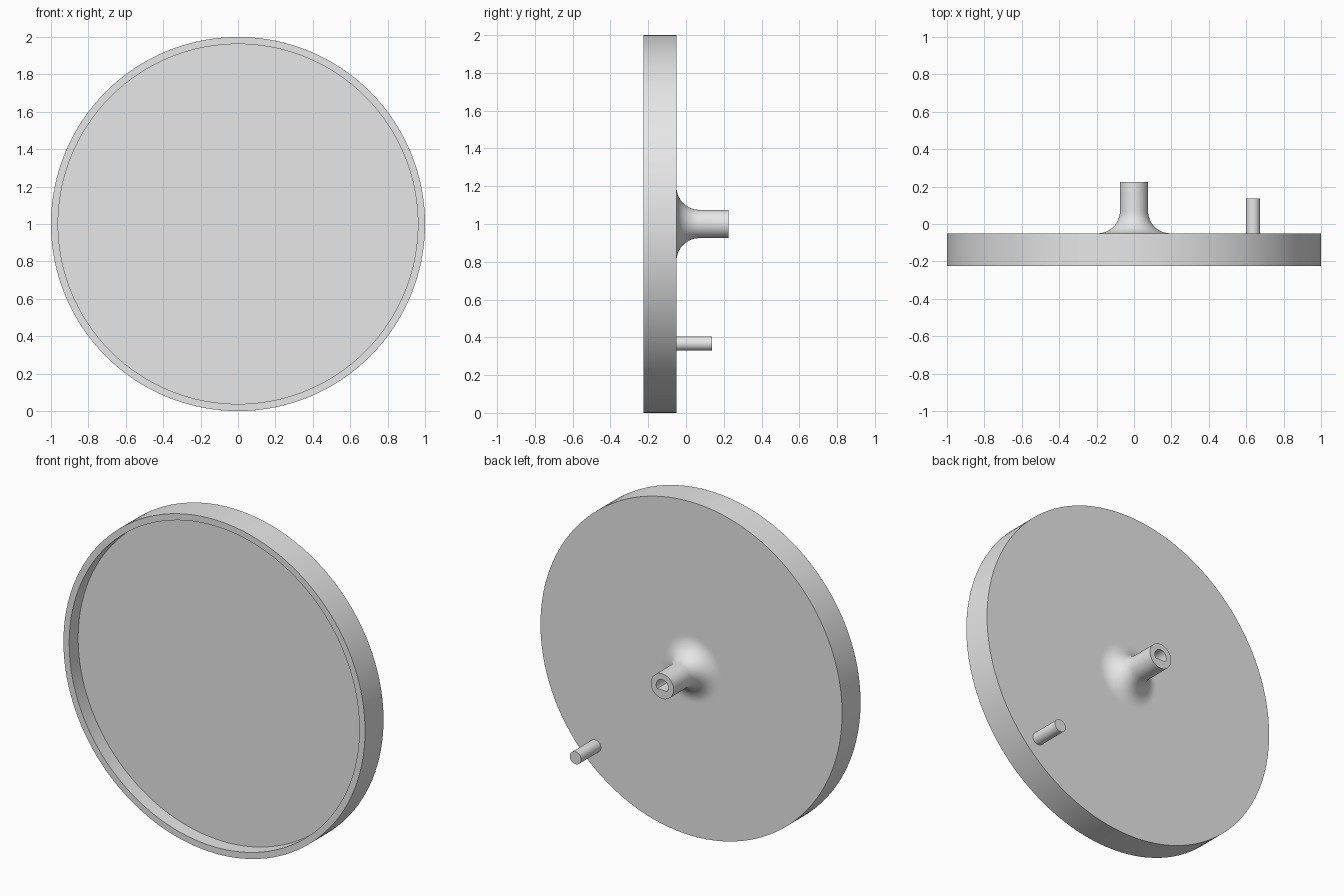
import bpy, bmesh, math

if "Cube" in bpy.data.objects:
    bpy.data.objects.remove(bpy.data.objects["Cube"])

SEGMENTS = 128
FRONT, FLOOR, BACK, SHAFT_END = -0.225, -0.14, -0.05, 0.225

grey = bpy.data.materials.new("plain_grey")
grey.diffuse_color = (0.8, 0.8, 0.8, 1)
grey.use_nodes = True
grey.node_tree.nodes["Principled BSDF"].inputs["Base Color"].default_value = grey.diffuse_color


def lathe(name, rings, segments, cx=0.0, cz=1.0):
    """Sweep (radius, y, flat) rings about the y axis; flat cuts the ring's underside into a D."""
    bm = bmesh.new()
    loops = []
    for radius, y, flat in rings:
        loop = []
        for i in range(segments):
            a = 2 * math.pi * i / segments
            r = radius
            if flat and math.sin(a) < -1e-6:
                r = min(r, flat / -math.sin(a))
            loop.append(bm.verts.new((cx + r * math.cos(a), y, cz + r * math.sin(a))))
        loops.append(loop)
    for a, b in zip(loops, loops[1:]):
        for i in range(segments):
            j = (i + 1) % segments
            bm.faces.new((a[i], a[j], b[j], b[i]))
    bm.faces.new(loops[0])
    bm.faces.new(loops[-1])
    bmesh.ops.recalc_face_normals(bm, faces=bm.faces)
    mesh = bpy.data.meshes.new(name)
    bm.to_mesh(mesh)
    bm.free()
    mesh.materials.append(grey)
    obj = bpy.data.objects.new(name, mesh)
    bpy.context.collection.objects.link(obj)
    bpy.ops.object.select_all(action='DESELECT')
    obj.select_set(True)
    bpy.context.view_layer.objects.active = obj
    bpy.ops.object.shade_smooth_by_angle(angle=math.radians(30))
    return obj


# Disc with a shallow front recess and a plain back
rings = [(0.962, FLOOR, 0), (0.962, FRONT, 0), (1.0, FRONT, 0), (1.0, BACK, 0), (0.21, BACK, 0)]

# Concave fillet flowing from the back face into the shaft
FILLET, SHAFT_R = 0.12, 0.075
for k in range(17):
    t = math.pi / 2 * k / 16
    rings.append((SHAFT_R + FILLET * (1 - math.sin(t)), BACK + FILLET * (1 - math.cos(t)), 0))

# Shaft end with a D-shaped blind bore
rings += [(SHAFT_R, SHAFT_END, 0), (0.04, SHAFT_END, 0.022), (0.04, 0.03, 0.022)]
lathe("disc_and_shaft", rings, SEGMENTS)

# Off-centre crank peg on the back face
lathe("crank_peg", [(0.0375, BACK - 0.02, 0), (0.0375, 0.137, 0)], 48, 0.637, 0.367)
